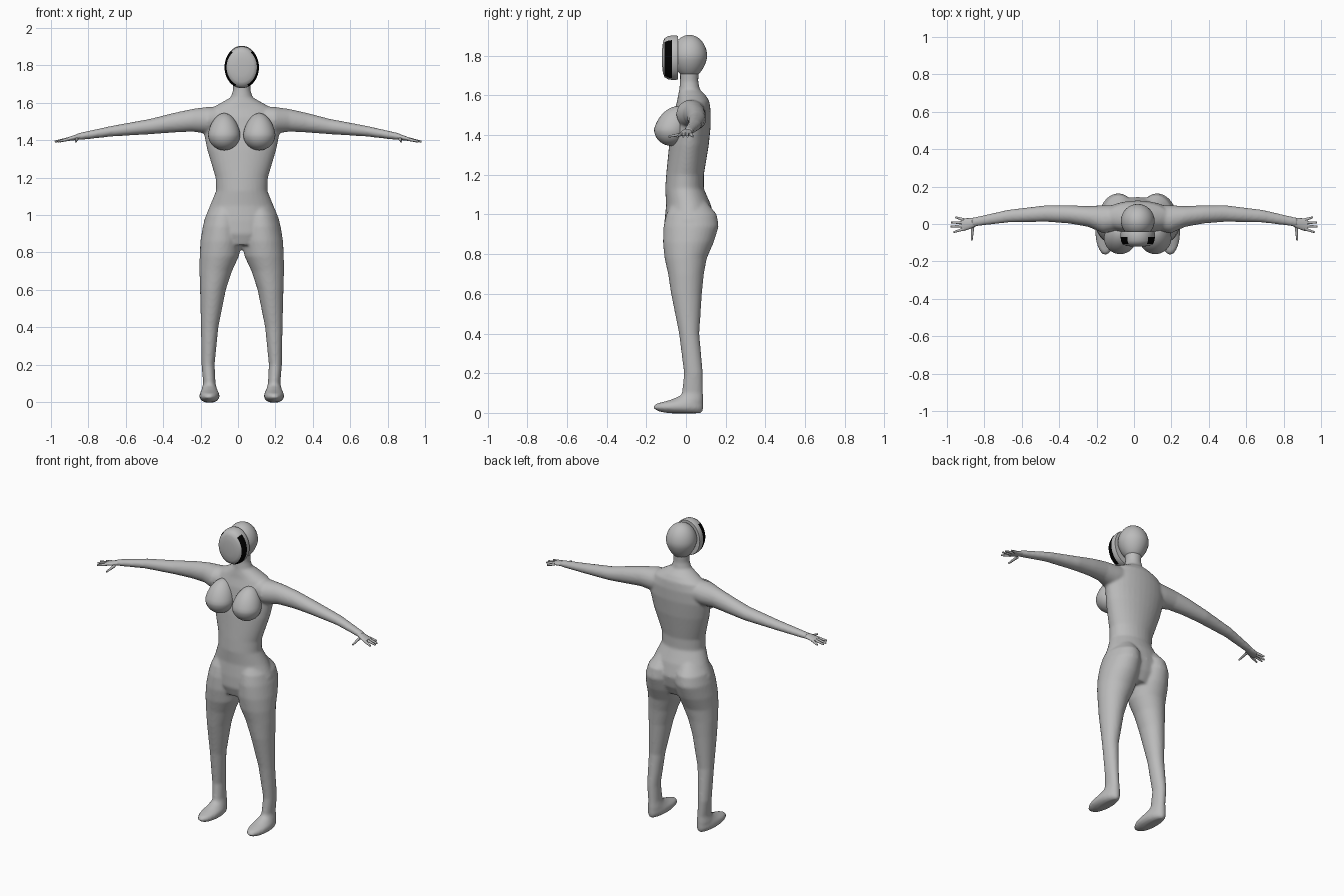
import bpy, bmesh, math
from mathutils import Vector, Matrix

if "Cube" in bpy.data.objects:
    bpy.data.objects.remove(bpy.data.objects["Cube"])

CX = 0.02          # midline of the figure
SIDES = (-1, 1)


def material(name, value):
    m = bpy.data.materials.new(name)
    m.use_nodes = True
    col = (value, value, value, 1)
    m.diffuse_color = col
    m.node_tree.nodes["Principled BSDF"].inputs["Base Color"].default_value = col
    return m


GREY = material("plain grey", 0.5)
BLACK = material("black", 0.0)


def loft(bm, rows, axis="z", side=1, n=32, stretch=1):
    """Skin elliptical rings: each row is position, then min/max of both other axes."""
    rings = []
    for pos, a0, a1, b0, b1 in rows:
        ring = []
        for i in range(n):
            t = math.tau * i / n
            a = (a0 + a1) / 2 + (a1 - a0) / 2 * math.cos(t)
            b = (b0 + b1) / 2 + (b1 - b0) / 2 * math.sin(t)
            x, y, z = {"x": (pos * stretch, a, b), "y": (a, pos, b), "z": (a, b, pos)}[axis]
            ring.append(bm.verts.new((CX + side * x, y, z)))
        rings.append(ring)
    for lo, hi in zip(rings, rings[1:]):
        for i in range(n):
            j = (i + 1) % n
            bm.faces.new((lo[i], lo[j], hi[j], hi[i]))
    bm.faces.new(rings[0])
    bm.faces.new(rings[-1])


def finish(bm, name, *mats, angle=60):
    bmesh.ops.recalc_face_normals(bm, faces=bm.faces)
    me = bpy.data.meshes.new(name)
    bm.to_mesh(me)
    bm.free()
    for m in mats or (GREY,):
        me.materials.append(m)
    ob = bpy.data.objects.new(name, me)
    bpy.context.collection.objects.link(ob)
    bpy.ops.object.select_all(action="DESELECT")
    ob.select_set(True)
    bpy.context.view_layer.objects.active = ob
    bpy.ops.object.shade_smooth_by_angle(angle=math.radians(angle))
    return ob


# Body: torso, legs, feet and arms fused into one smooth skin
TORSO = [(0.84, -.12, .12, -.09, .10), (0.9, -.19, .19, -.11, .13),
         (0.97, -.203, .203, -.108, .145), (1.05, -.17, .17, -.10, .125),
         (1.13, -.137, .137, -.105, .09), (1.2, -.14, .14, -.10, .09),
         (1.35, -.185, .185, -.085, .115), (1.45, -.205, .205, -.07, .125),
         (1.52, -.2, .2, -.06, .125), (1.57, -.165, .165, -.045, .118),
         (1.6, -.11, .11, -.04, .10), (1.63, -.058, .058, -.034, .07),
         (1.67, -.046, .046, -.03, .062), (1.74, -.05, .05, -.03, .065)]
LEG = [(1.08, .03, .13, -.06, .09), (1.0, .005, .19, -.10, .155),
       (0.94, .0, .208, -.113, .165), (0.86, .0, .221, -.116, .14),
       (0.78, .015, .225, -.108, .105), (0.7, .052, .226, -.09, .09),
       (0.6, .085, .223, -.075, .08), (0.4, .125, .218, -.035, .067),
       (0.2, .145, .215, -.01, .085), (0.1, .14, .206, -.02, .086),
       (0.06, .13, .216, -.05, .088), (0.01, .14, .2, -.03, .08)]
FOOT = [(0.09, .14, .205, -.02, .08), (0.065, .13, .215, -.08, .086),
        (0.045, .12, .225, -.155, .088), (0.025, .118, .228, -.168, .088),
        (0.008, .13, .215, -.14, .085), (-0.002, .15, .195, -.09, .075)]
ARM = [(.08, -.03, .10, 1.45, 1.58), (.18, -.05, .1, 1.435, 1.578),
       (.26, -.015, .096, 1.446, 1.567), (.36, .003, .1, 1.441, 1.545),
       (.48, .012, .1, 1.432, 1.514), (.68, .008, .076, 1.42, 1.477),
       (.83, -.01, .042, 1.403, 1.444), (.87, -.016, .034, 1.4, 1.434)]
bm = bmesh.new()
loft(bm, TORSO)
for s in SIDES:
    loft(bm, LEG, side=s)
    loft(bm, FOOT, side=s)
    loft(bm, ARM, "x", s, stretch=1 + .02 * -s)
body = finish(bm, "body", angle=180)
remesh = body.modifiers.new("fuse", "REMESH")
remesh.mode = "VOXEL"
remesh.voxel_size = 0.008
remesh.use_smooth_shade = True
relax = body.modifiers.new("relax", "SMOOTH")
relax.factor = 0.5
relax.iterations = 6

# Hands: flat palm with four fingers and a thumb
PALM = [(.84, -.008, .036, 1.405, 1.438), (.875, -.025, .032, 1.4, 1.428),
        (.91, -.037, .03, 1.396, 1.416), (.925, -.034, .026, 1.396, 1.412)]
FINGERS = [((.91, .022), (.955, .036)), ((.915, .007), (.978, .008)),
           ((.915, -.01), (.98, -.014)), ((.91, -.026), (.965, -.044)),
           ((.865, -.015), (.87, -.088))]
for s in SIDES:
    bm = bmesh.new()
    k = 1 + .02 * -s
    loft(bm, PALM, "x", s, 16, k)
    for root, tip in FINGERS:
        a = Vector((CX + s * k * root[0], root[1], 1.405))
        b = Vector((CX + s * k * tip[0], tip[1], 1.393))
        turn = (b - a).to_track_quat("Z", "Y").to_matrix().to_4x4()
        bmesh.ops.create_cone(bm, cap_ends=True, segments=10, radius1=.009, radius2=.005,
                              depth=(b - a).length,
                              matrix=Matrix.Translation((a + b) / 2) @ turn)
    finish(bm, "left_hand" if s > 0 else "right_hand")

# Breasts: spheres drawn up into a teardrop that leans back at the top
for s in SIDES:
    bm = bmesh.new()
    bmesh.ops.create_uvsphere(bm, u_segments=32, v_segments=20, radius=1)
    for v in bm.verts:
        x, y, z = v.co
        up = max(z, 0)
        v.co = (CX + s * .094 + x * .086 * (1 - .15 * up),
                -.075 + y * .086 + up * .03,
                1.43 + z * (.115 if z > 0 else .084))
    finish(bm, "left_breast" if s > 0 else "right_breast", angle=180)

# Head
bm = bmesh.new()
bmesh.ops.create_uvsphere(bm, u_segments=32, v_segments=20, radius=1)
for v in bm.verts:
    x, y, z = v.co
    taper = 1 + .18 * min(z, 0)
    v.co = (CX + x * .09 * taper, .017 + y * .09 * taper, 1.795 + z * .11)
finish(bm, "head", angle=180)

# Face mask: domed shell with black side bands
MASK = [(-.04, .97), (-.05, 1), (-.07, 1), (-.09, .97), (-.108, .88),
        (-.116, .7), (-.12, .4), (-.121, .1)]
bm = bmesh.new()
loft(bm, [(y, -.092 * k, .092 * k, 1.79 - .112 * k, 1.79 + .112 * k) for y, k in MASK], "y", n=48)
for f in bm.faces:
    c = f.calc_center_median()
    if -.108 < c.y < -.07 and abs(c.x - CX) > .035 and c.z < 1.875:
        f.material_index = 1
finish(bm, "face_mask", GREY, BLACK, angle=50)
